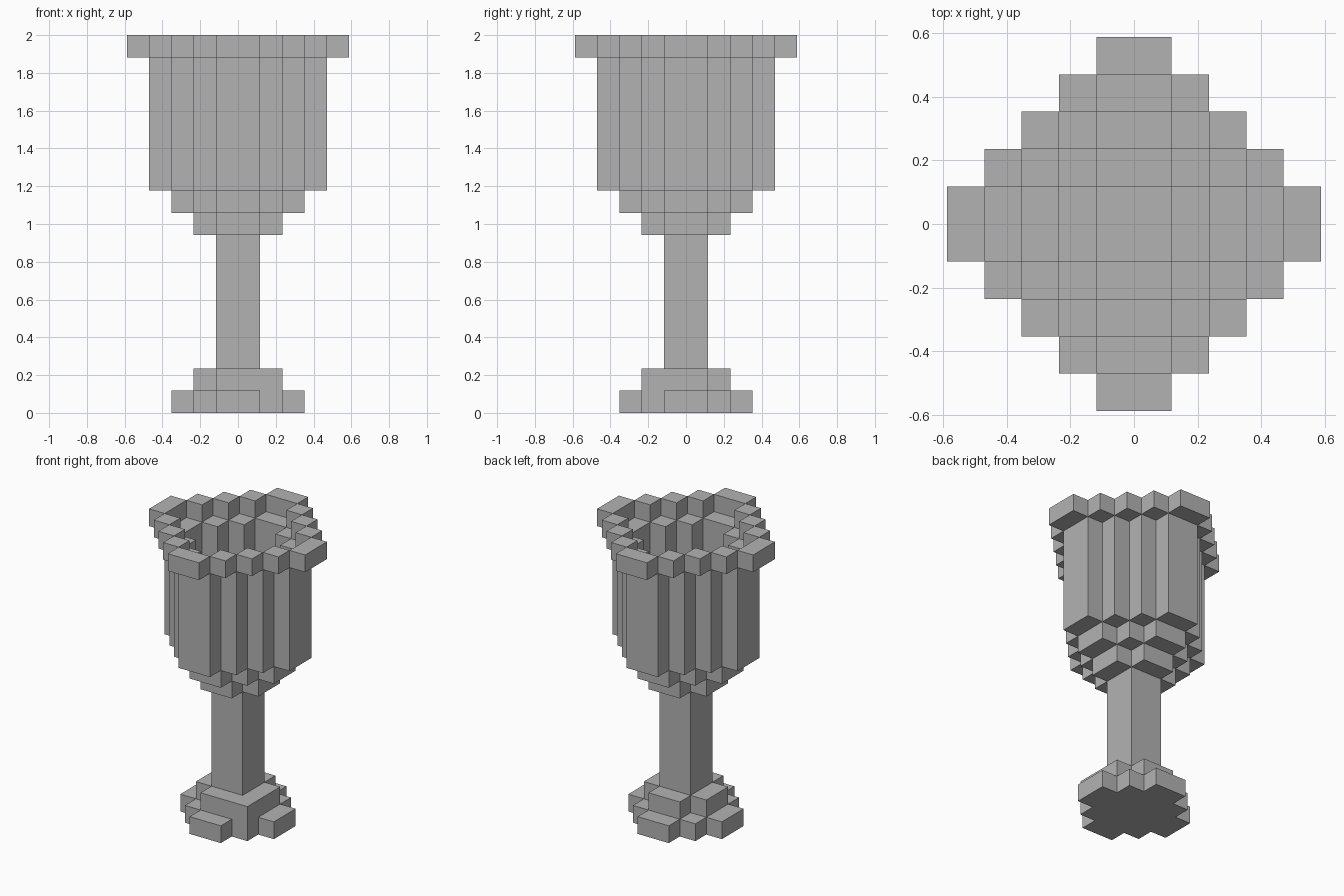
import bpy, bmesh, math

cube = bpy.data.objects.get("Cube")
if cube:
    bpy.data.objects.remove(cube, do_unlink=True)

U = 2 / 17  # edge of one block

grey = bpy.data.materials.new("plain grey")
grey.use_nodes = True
colour = (0.45, 0.45, 0.45, 1)
grey.diffuse_color = colour
grey.node_tree.nodes["Principled BSDF"].inputs["Base Color"].default_value = colour


def stepped_disc(size, hole=0):
    """Block cells of a stepped diamond, less a smaller one for the hollow."""
    def step(i):
        return max(i + 1, -i)
    span = range(-size, size)
    return {(i, j) for i in span for j in span
            if hole + 1 < step(i) + step(j) <= size + 1}


def build_layer(name, cells, bottom, top):
    """Raise the cells from bottom to top, leaving out walls between neighbours."""
    bm = bmesh.new()

    def quad(points):
        bm.faces.new([bm.verts.new((x * U, y * U, z * U)) for x, y, z in points])

    for i, j in sorted(cells):
        ring = [(i, j), (i + 1, j), (i + 1, j + 1), (i, j + 1)]
        quad([(x, y, top) for x, y in ring])
        quad([(x, y, bottom) for x, y in reversed(ring)])
        neighbours = [(i, j - 1), (i + 1, j), (i, j + 1), (i - 1, j)]
        for k, cell in enumerate(neighbours):
            if cell not in cells:
                a, b = ring[k], ring[(k + 1) % 4]
                quad([(*a, bottom), (*b, bottom), (*b, top), (*a, top)])

    bmesh.ops.remove_doubles(bm, verts=bm.verts, dist=U / 100)
    bmesh.ops.dissolve_limit(bm, angle_limit=math.radians(1),
                             verts=bm.verts, edges=bm.edges)
    mesh = bpy.data.meshes.new(name)
    bm.to_mesh(mesh)
    bm.free()
    mesh.materials.append(grey)
    bpy.context.collection.objects.link(bpy.data.objects.new(name, mesh))


# Foot: two steps, the upper one with an extra block at the front corner
build_layer("foot_lower", stepped_disc(3), 0, 1)
build_layer("foot_upper", stepped_disc(2) | {(1, -2)}, 1, 2)

# Stem
build_layer("stem", stepped_disc(1), 2, 8)

# Hollow bowl, one block thick and widening upward
build_layer("bowl_bottom", stepped_disc(2, 1), 8, 9)
build_layer("bowl_shoulder", stepped_disc(3, 2), 9, 10)
build_layer("bowl_wall", stepped_disc(4, 3), 10, 16)
build_layer("rim", stepped_disc(5, 4), 16, 17)
